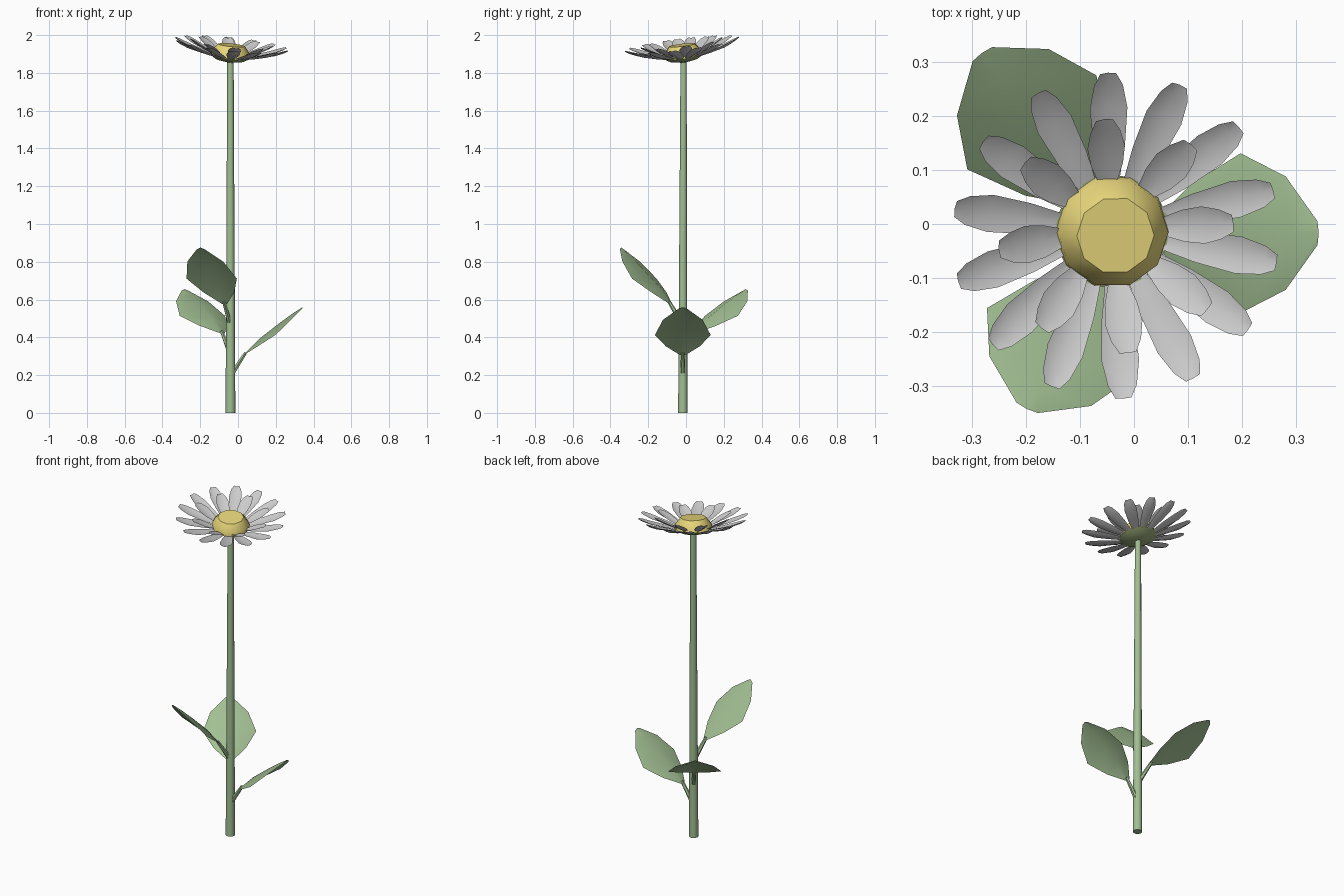
import bpy, bmesh, math
from mathutils import Vector, Matrix

if "Cube" in bpy.data.objects:
    bpy.data.objects.remove(bpy.data.objects["Cube"])

SX, SY = -0.04, -0.017  # stem axis


def material(name, r, g, b):
    m = bpy.data.materials.new(name)
    m.diffuse_color = (r, g, b, 1)
    m.use_nodes = True
    m.node_tree.nodes["Principled BSDF"].inputs["Base Color"].default_value = m.diffuse_color
    return m


green = material("leaf_green", 0.36, 0.52, 0.29)
olive = material("calyx_green", 0.33, 0.42, 0.2)
yellow = material("disc_yellow", 0.81, 0.68, 0.2)
white = material("petal_white", 0.85, 0.85, 0.83)


def finish(bm, name, mat, angle=40, matrix=None):
    me = bpy.data.meshes.new(name)
    bm.to_mesh(me)
    bm.free()
    ob = bpy.data.objects.new(name, me)
    bpy.context.collection.objects.link(ob)
    me.materials.append(mat)
    if matrix:
        ob.matrix_world = matrix
    bpy.ops.object.select_all(action='DESELECT')
    ob.select_set(True)
    bpy.context.view_layer.objects.active = ob
    bpy.ops.object.shade_smooth_by_angle(angle=math.radians(angle))
    return ob


def blade(bm, rows, angle):
    """Three-column strip; rows are (reach, z, half width, edge offset in z)."""
    rot = Matrix.Rotation(math.radians(angle), 4, 'Z')
    prev = None
    for r, z, w, dz in rows:
        cur = [bm.verts.new(rot @ Vector(p)) for p in
               ((r, -w, z + dz), (r + 0.1 * w, 0, z), (r, w, z + dz))]
        if prev:
            for i in range(2):
                bm.faces.new((prev[i], cur[i], cur[i + 1], prev[i + 1]))
        prev = cur


def lathe(bm, profile, n):
    rings = [[bm.verts.new((r * math.cos(math.tau * i / n), r * math.sin(math.tau * i / n), z))
              for i in range(n)] for r, z in profile]
    for a, b in zip(rings, rings[1:]):
        for i in range(n):
            j = (i + 1) % n
            bm.faces.new((a[i], a[j], b[j], b[i]))
    bm.faces.new(rings[0][::-1])
    bm.faces.new(rings[-1])


def tube(name, a, b, ra, rb, n):
    a, b = Vector(a), Vector(b)
    bm = bmesh.new()
    lathe(bm, [(ra, 0), (rb, (b - a).length)], n)
    q = (b - a).to_track_quat('Z', 'Y').to_matrix().to_4x4()
    return finish(bm, name, green, 50, Matrix.Translation(a) @ q)


# Stem
tube("stem", (SX, SY, 0), (SX, SY + 0.004, 1.865), 0.026, 0.017, 10)

# Leaves: angle, tip reach, base z, tip z
shape = [(0.0, 0.0, 0.014, -0.004), (0.24, 0.33, 0.09, -0.04), (0.54, 0.64, 0.148, -0.058),
         (0.81, 0.87, 0.105, -0.035), (1.0, 1.0, 0.022, -0.008)]
for i, (ang, reach, zb, zt) in enumerate([(0, 0.38, 0.31, 0.56),
                                          (126, 0.41, 0.425, 0.655),
                                          (244, 0.36, 0.58, 0.875)]):
    r0 = 0.07
    bm = bmesh.new()
    blade(bm, [(r0 + t * (reach - r0), zb + h * (zt - zb), w, d) for t, h, w, d in shape], ang)
    finish(bm, f"leaf_{i + 1}", green, 60, Matrix.Translation((SX, SY, 0)))
    c, s = math.cos(math.radians(ang)), math.sin(math.radians(ang))
    tube(f"leaf_stalk_{i + 1}", (SX + 0.01 * c, SY + 0.01 * s, zb - 0.1),
         (SX + (r0 + 0.01) * c, SY + (r0 + 0.01) * s, zb + 0.008), 0.014, 0.009, 6)

# Flower head, tilted towards the front right
tilt = Vector((0, 0, 1)).rotation_difference(Vector((0.1, -0.12, 1))).to_matrix().to_4x4()
head = Matrix.Translation((-0.042, -0.012, 1.87)) @ tilt

bm = bmesh.new()
lathe(bm, [(0.018, -0.014), (0.075, -0.003), (0.106, 0.016)], 20)
finish(bm, "calyx", olive, 50, head)

bm = bmesh.new()
lathe(bm, [(0.106, 0.014), (0.102, 0.04), (0.072, 0.078)], 10)
finish(bm, "flower_disc", yellow, 38, head)

# Petal rings
outer = [(0.085, 0.01, 0.016, 0.004), (0.16, 0.027, 0.029, 0.01), (0.235, 0.047, 0.035, 0.012),
         (0.28, 0.066, 0.027, 0.01), (0.303, 0.08, 0.015, 0.004)]
inner = [(0.09, 0.02, 0.016, 0.004), (0.13, 0.038, 0.03, 0.01), (0.165, 0.055, 0.035, 0.012),
         (0.195, 0.073, 0.028, 0.01), (0.218, 0.088, 0.016, 0.004)]
for name, rows, count, start in (("outer_petals", outer, 14, 93), ("inner_petals", inner, 8, 96)):
    bm = bmesh.new()
    for k in range(count):
        blade(bm, rows, start + 360 * k / count)
    finish(bm, name, white, 60, head)
